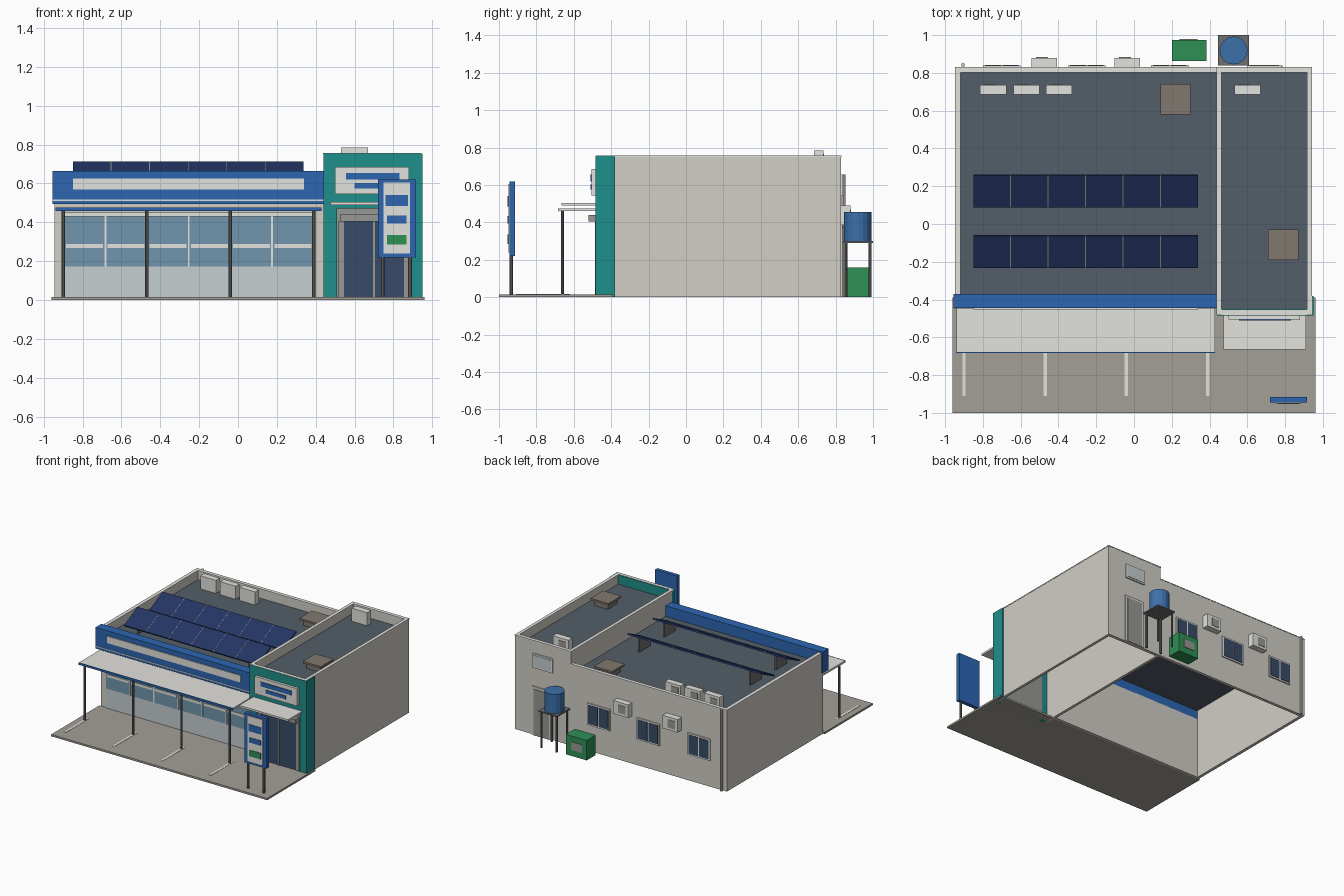
import bpy, bmesh
from math import atan2, hypot
from mathutils import Matrix, Vector

if "Cube" in bpy.data.objects:
    bpy.data.objects.remove(bpy.data.objects["Cube"])

mats = {}
COL = dict(wall=(208, 205, 196), white=(226, 225, 220), roof=(84, 94, 104), ground=(162, 158, 150),
           blue=(48, 102, 176), teal=(36, 142, 138), glass=(112, 148, 172), pale=(196, 206, 208),
           navy=(58, 76, 104), solar=(40, 56, 100), steel=(110, 110, 112), grey=(150, 150, 148),
           green=(50, 142, 86), tank=(62, 112, 168), hatch=(128, 120, 110))


def mat(key):
    if key not in mats:
        m = bpy.data.materials.new(key)
        m.diffuse_color = [(c / 255) ** 2.2 for c in COL[key]] + [1]
        m.use_nodes = True
        m.node_tree.nodes["Principled BSDF"].inputs["Base Color"].default_value = m.diffuse_color
        mats[key] = m
    return mats[key]


def finish(name, bm, key):
    me = bpy.data.meshes.new(name)
    bm.to_mesh(me)
    bm.free()
    me.materials.append(mat(key))
    ob = bpy.data.objects.new(name, me)
    bpy.context.collection.objects.link(ob)
    return ob


def box(name, x, y, z, key):
    """Box from (min, max) pairs on each axis."""
    bm = bmesh.new()
    size = [b - a for a, b in (x, y, z)]
    mid = [(a + b) / 2 for a, b in (x, y, z)]
    bmesh.ops.create_cube(bm, size=1, matrix=Matrix.Translation(mid) @ Matrix.Diagonal((*size, 1)))
    return finish(name, bm, key)


def cyl(name, x, y, z, r, key, n=8):
    bm = bmesh.new()
    bmesh.ops.create_cone(bm, cap_ends=True, segments=n, radius1=r, radius2=r, depth=z[1] - z[0],
                          matrix=Matrix.Translation((x, y, sum(z) / 2)))
    return finish(name, bm, key)


# Forecourt and parking lines
box("forecourt", (-.96, .96), (-1, -.39), (0, .015), "ground")
POSTS = (-.9, -.47, -.04, .39)
for x in POSTS:
    box("parking_line", (x - .009, x + .009), (-.91, -.62), (.015, .017), "white")

# Main hall: open-bottomed shell with parapet
box("hall_left_wall", (-.945, -.92), (-.39, .83), (0, .65), "wall")
box("hall_back_wall", (-.92, .44), (.805, .83), (0, .65), "wall")
box("hall_front_wall", (-.92, .44), (-.39, -.37), (0, .5), "wall")
box("hall_roof", (-.92, .44), (-.37, .805), (.565, .58), "roof")
box("hall_left_coping", (-.947, -.918), (-.37, .832), (.65, .656), "white")
box("hall_back_coping", (-.918, .44), (.803, .832), (.65, .656), "white")

# Entrance tower shell
box("tower_left_wall", (.44, .462), (-.45, .83), (0, .75), "wall")
box("tower_right_wall", (.918, .94), (-.45, .83), (0, .75), "wall")
box("tower_back_wall", (.462, .918), (.805, .83), (0, .75), "wall")
box("tower_roof", (.462, .918), (-.45, .805), (.665, .68), "roof")
for x in ((.438, .464), (.916, .942)):
    box("tower_side_coping", x, (-.48, .832), (.75, .757), "white")
for y in ((-.482, -.455), (.803, .832)):
    box("tower_end_coping", (.464, .916), y, (.75, .757), "white")

# Teal front with entry opening
box("entry_wall", (.51, .89), (-.47, -.45), (0, .47), "grey")
box("front_pier_left", (.44, .51), (-.485, -.45), (0, .755), "teal")
box("front_pier_right", (.89, .95), (-.485, -.45), (0, .755), "teal")
box("front_header", (.51, .89), (-.485, -.45), (.47, .755), "teal")
box("front_side_wrap", (.94, .95), (-.45, -.38), (0, .755), "teal")

# Entry doors, shutter box, canopy and sign board
for x in ((.545, .695), (.705, .855)):
    box("entry_door", x, (-.48, -.47), (.015, .405), "navy")
for x in ((.515, .545), (.695, .705), (.855, .885)):
    box("door_frame", x, (-.487, -.47), (.015, .405), "grey")
box("shutter_box", (.525, .875), (-.52, -.47), (.405, .44), "grey")
box("entry_canopy", (.475, .91), (-.665, -.48), (.49, .505), "white")
box("tower_sign", (.5, .88), (-.505, -.485), (.545, .685), "white")
box("tower_sign_bar_upper", (.555, .83), (-.51, -.505), (.62, .655), "blue")
box("tower_sign_bar_lower", (.6, .78), (-.51, -.505), (.575, .602), "blue")

# Shopfront glazing, six bays
x0, w = -.897, .2145
for i in range(6):
    a, b = x0 + i * w, x0 + (i + 1) * w
    box("window_glass", (a, b), (-.397, -.39), (.172, .43), "glass")
    box("window_lower_panel", (a, b), (-.397, -.39), (.015, .172), "pale")
    box("window_band", (a + .012, b - .012), (-.4, -.397), (.268, .288), "white")
    if i:
        box("window_mullion", (a - .005, a + .005), (-.402, -.39), (.172, .43), "white")
box("window_head", (-.9, .395), (-.405, -.39), (.43, .45), "white")

# Blue fascia
box("fascia", (-.955, .44), (-.445, -.37), (.495, .665), "blue")
box("fascia_panel", (-.85, .34), (-.452, -.445), (.57, .625), "white")
box("fascia_stripe", (-.955, .44), (-.448, -.445), (.511, .518), "white")

# Front canopy on posts
box("canopy", (-.94, .43), (-.678, -.39), (.46, .475), "white")
box("canopy_trim", (-.94, .43), (-.682, -.678), (.459, .476), "blue")
for x in POSTS:
    cyl("canopy_post", x, -.66, (.015, .46), .009, "steel")

# Pylon sign
for x in (.745, .885):
    cyl("pylon_leg", x, -.935, (.015, .22), .01, "steel")
box("pylon_box", (.72, .915), (-.945, -.915), (.22, .62), "blue")
box("pylon_panel", (.75, .885), (-.95, -.945), (.24, .605), "white")
for x, z, key in (((.76, .875), (.485, .54), "blue"), ((.768, .868), (.395, .435), "blue"),
                  ((.768, .868), (.285, .335), "green")):
    box("pylon_bar", x, (-.954, -.95), z, key)

# Tilted solar rows with supports
for y in (-.23, .09):
    run, rise = .17, .083
    tilt = Matrix.Translation((-.255, y + run / 2, .665)) @ Matrix.Rotation(atan2(rise, run), 4, 'X')
    length = hypot(run, rise)
    for i in range(6):
        ob = box("solar_panel", (-.595 + i * .1985, -.4 + i * .1985),
                 (-length / 2, length / 2), (-.006, .006), "solar")
        ob.data.transform(tilt)
        if i:
            ob = box("solar_joint", (-.599 + i * .1985, -.595 + i * .1985),
                     (-length / 2, length / 2), (-.005, .007), "grey")
            ob.data.transform(tilt)
    for ob in [o for o in bpy.data.objects if o.name.startswith("solar") and "placed" not in o]:
        ob.data.transform(Matrix.Translation((0, 0, 0)))
        ob["placed"] = True
    for x in (-.75, .24):
        bm = bmesh.new()
        prof = ((y + .02, .58), (y + run - .01, .58), (y + run - .01, .695), (y + .02, .628))
        face = bm.faces.new([bm.verts.new((x, py, pz)) for py, pz in prof])
        ext = bmesh.ops.extrude_face_region(bm, geom=[face])
        bmesh.ops.translate(bm, vec=Vector((.012, 0, 0)),
                            verts=[v for v in ext["geom"] if isinstance(v, bmesh.types.BMVert)])
        bmesh.ops.recalc_face_normals(bm, faces=bm.faces)
        finish("panel_support", bm, "steel")


# Roof hatches and rooftop units
for x, y, z in ((.22, .66, .58), (.79, -.11, .68)):
    box("hatch_base", (x - .06, x + .06), (y - .06, y + .06), (z, z + .045), "hatch")
    box("hatch_cap", (x - .08, x + .08), (y - .08, y + .08), (z + .045, z + .06), "hatch")
for x, z in ((-.745, .58), (-.57, .58), (-.397, .58), (.6, .68)):
    box("roof_unit", (x - .069, x + .069), (.685, .735), (z, z + .105), "white")
    box("roof_unit_grille", (x - .05, x + .015), (.735, .738), (z + .02, z + .085), "grey")

# Back windows and wall units
for x in (-.7, -.25, .19):
    box("back_window_frame", (x - .1, x + .1), (.83, .84), (.21, .385), "white")
    for s in (-.047, .047):
        box("back_window_pane", (x + s - .042, x + s + .042), (.84, .843), (.222, .373), "navy")
for x in (-.475, -.035):
    box("wall_unit", (x - .067, x + .067), (.83, .88), (.385, .49), "white")
    box("wall_unit_grille", (x - .045, x + .02), (.88, .883), (.405, .47), "grey")

# Back door, vent and drainpipe
box("back_door_frame", (.61, .785), (.83, .838), (0, .39), "wall")
box("back_door", (.63, .765), (.838, .842), (0, .37), "grey")
box("back_vent_frame", (.6, .78), (.83, .84), (.54, .655), "white")
box("back_vent_pane", (.612, .768), (.84, .843), (.552, .643), "pale")
cyl("drainpipe", -.905, .842, (0, .655), .01, "wall")

# Water tank on stand
for x in (.46, .595):
    for y in (.855, .985):
        cyl("tank_leg", x, y, (0, .29), .008, "steel")
box("tank_platform", (.445, .61), (.838, 1), (.29, .3), "steel")
cyl("water_tank", .527, .919, (.3, .455), .074, "tank", 16)

# Generator
box("generator", (.2, .385), (.862, .975), (0, .16), "green")
box("generator_grille", (.24, .335), (.975, .979), (.05, .115), "grey")
